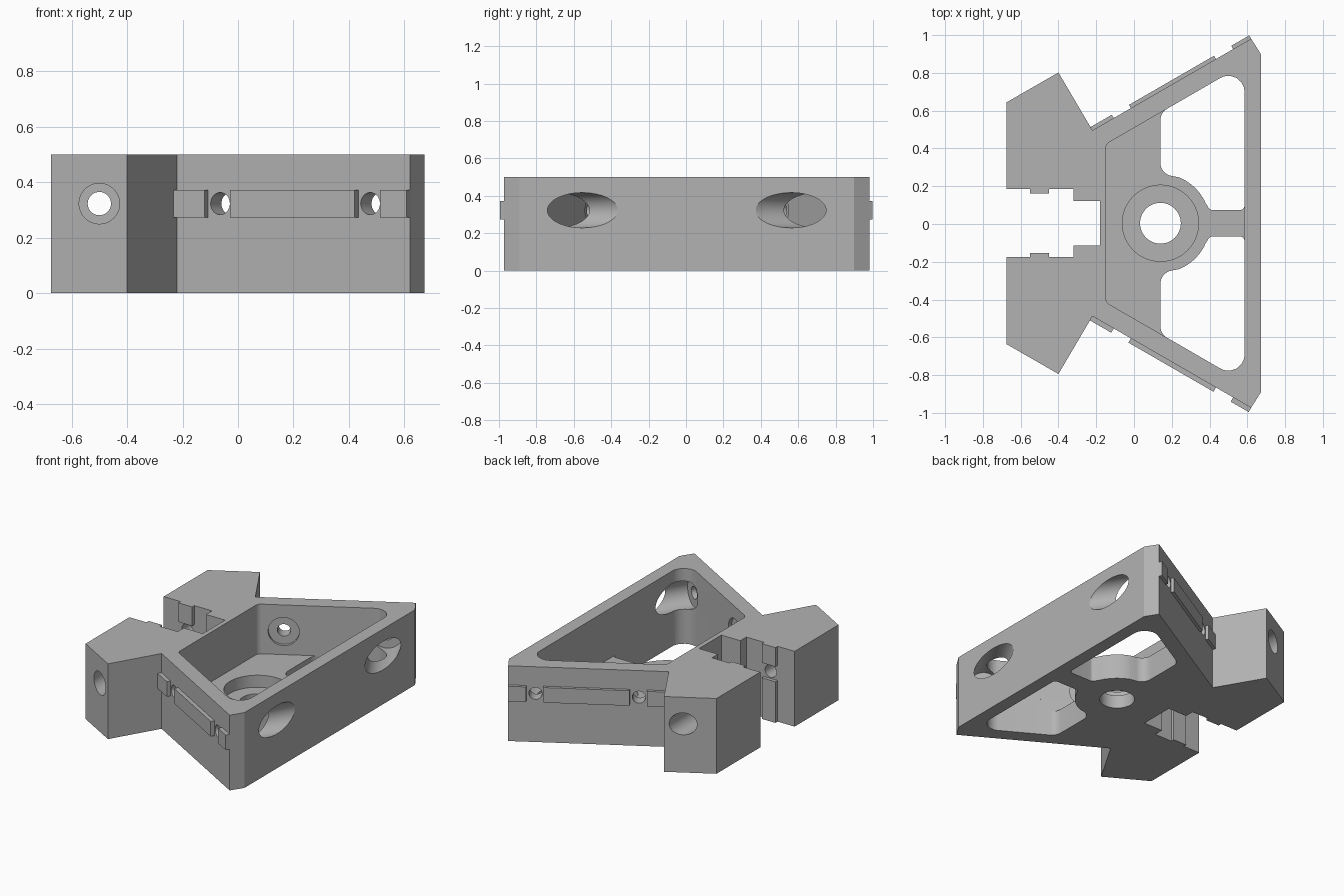
import bpy, bmesh, math
from mathutils import Vector, Matrix

if "Cube" in bpy.data.objects:
    bpy.data.objects.remove(bpy.data.objects["Cube"])

MID = 0.004        # symmetry line of the bracket
HEIGHT = 0.5
HOLE_Z = 0.323
RIB_LOW, RIB_HIGH = 0.273, 0.373

grey = bpy.data.materials.new("matte grey")
grey.use_nodes = True
grey.diffuse_color = (0.45, 0.45, 0.45, 1)
grey.node_tree.nodes["Principled BSDF"].inputs["Base Color"].default_value = (0.45, 0.45, 0.45, 1)


def finish(name, bm):
    bmesh.ops.recalc_face_normals(bm, faces=bm.faces)
    mesh = bpy.data.meshes.new(name)
    bm.to_mesh(mesh)
    bm.free()
    mesh.materials.append(grey)
    ob = bpy.data.objects.new(name, mesh)
    bpy.context.collection.objects.link(ob)
    return ob


def prism(name, points, low, high):
    """Extrude a flat outline from low to high."""
    bm = bmesh.new()
    face = bm.faces.new([bm.verts.new((p[0], p[1] + MID, low)) for p in points])
    new = bmesh.ops.extrude_face_region(bm, geom=[face])["geom"]
    verts = [g for g in new if isinstance(g, bmesh.types.BMVert)]
    bmesh.ops.translate(bm, verts=verts, vec=(0, 0, high - low))
    return finish(name, bm)


def rod(name, start, direction, length, radius):
    """Cylinder from a start point along a direction."""
    bm = bmesh.new()
    d = Vector(direction).normalized()
    centre = Vector(start) + d * length / 2 + Vector((0, MID, 0))
    turn = Vector((0, 0, 1)).rotation_difference(d).to_matrix().to_4x4()
    bmesh.ops.create_cone(bm, cap_ends=True, segments=48, radius1=radius, radius2=radius,
                          depth=length, matrix=Matrix.Translation(centre) @ turn)
    return finish(name, bm)


def rounded(corners, steps=8):
    """Fillet the corners (x, y, radius) of an outline."""
    out = []
    for i, (x, y, r) in enumerate(corners):
        p = Vector((x, y))
        if r == 0:
            out.append(p)
            continue
        a = (Vector(corners[i - 1][:2]) - p).normalized()
        b = (Vector(corners[(i + 1) % len(corners)][:2]) - p).normalized()
        half = a.angle(b) / 2
        centre = p + (a + b).normalized() * r / math.sin(half)
        s = p + a * r / math.tan(half) - centre
        e = p + b * r / math.tan(half) - centre
        for k in range(steps + 1):
            t = k / steps
            out.append(centre + (s * (1 - t) + e * t).normalized() * r)
    return out


def mirrored(half):
    return half + [(p[0], -p[1]) + tuple(p[2:]) for p in reversed(half)]


def cut(target, cutter):
    cutter.hide_render = True
    mod = target.modifiers.new("cut", "BOOLEAN")
    mod.operation = "DIFFERENCE"
    mod.solver = "EXACT"
    mod.object = cutter
    bpy.context.view_layer.update()
    graph = bpy.context.evaluated_depsgraph_get()
    result = bpy.data.meshes.new_from_object(target.evaluated_get(graph))
    target.modifiers.clear()
    target.data = result
    bpy.data.objects.remove(cutter)


# Solid body with two arms and a flared tray
body = prism("bracket_body", mirrored([(-0.675, 0.64), (-0.4, 0.798), (-0.22, 0.492),
                                       (0.62, 0.977), (0.672, 0.895)]), 0, HEIGHT)

# Tray pocket, open at the top
pocket = mirrored([(-0.15, 0.418, 0.04), (0.585, 0.843, 0.085)])
cut(body, prism("pocket_cutter", rounded(pocket), 0.17, 0.7))

# Windows in the floor on both sides of the round hub and its spoke
hub_x, hub_r = 0.14, 0.262
arc = [(hub_x + hub_r * math.cos(math.radians(a)), hub_r * math.sin(math.radians(a)), 0)
       for a in range(68, 23, -4)]
window = [(0.14, 0.586, 0.07), (0.14, 0.262, 0.07)] + arc + \
         [(0.402, 0.07, 0.025), (0.585, 0.07, 0.025), (0.585, 0.843, 0.085)]
for side in (1, -1):
    outline = [(p.x, p.y * side) for p in rounded(window)]
    cut(body, prism("window_cutter", outline, -0.1, 0.25))

# Hub recess and through hole
cut(body, rod("recess_cutter", (hub_x, 0, 0.09), (0, 0, 1), 0.2, 0.202))
cut(body, rod("hub_hole_cutter", (hub_x, 0, -0.1), (0, 0, 1), 0.4, 0.108))

# Slot between the arms, leaving a key on each arm
slot = mirrored([(-0.8, 0.18), (-0.55, 0.18), (-0.55, 0.157), (-0.45, 0.157), (-0.45, 0.18),
                 (-0.32, 0.18), (-0.32, 0.117), (-0.18, 0.117)])
cut(body, prism("slot_cutter", slot, -0.1, 0.7))
gap = mirrored([(-0.57, 0.18), (-0.43, 0.18)])
cut(body, prism("key_gap_cutter", gap, RIB_LOW, RIB_HIGH))

# Screw holes through the arms and the slanted walls, with wide bores
for side in (1, -1):
    cut(body, rod("arm_hole_cutter", (-0.5, 0.1 * side, HOLE_Z), (0, side, 0), 0.9, 0.042))
    cut(body, rod("arm_bore_cutter", (-0.5, 0.32 * side, HOLE_Z), (0, side, 0), 0.7, 0.073))
    inward = Vector((0.5, -0.866 * side, 0))
    along = Vector((0.866, 0.5 * side, 0))
    corner = Vector((-0.22, 0.492 * side, HOLE_Z))
    for u, reach in ((0.18, 0.2), (0.805, 0.65)):
        foot = corner + along * u
        cut(body, rod("wall_hole_cutter", foot - inward * 0.1, inward, 0.3, 0.04))
        cut(body, rod("wall_bore_cutter", foot + inward * 0.078, inward, reach, 0.094))

# Raised ribs along the slanted walls, with gaps at the screw holes
for side, label, proud in ((-1, "front", 0.026), (1, "back", 0.02)):
    along = Vector((0.866, 0.5 * side))
    outward = Vector((-0.5, 0.866 * side))
    corner = Vector((-0.22, 0.492 * side))
    for part, u0, u1 in (("inner", 0, 0.13), ("middle", 0.235, 0.755), ("outer", 0.86, 0.97)):
        ends = [corner + along * u + outward * d
                for u, d in ((u0, -0.01), (u1, -0.01), (u1, proud), (u0, proud))]
        prism(f"{label}_{part}_rib", ends, RIB_LOW, RIB_HIGH)

# Smooth bores, crisp edges
bpy.ops.object.select_all(action="DESELECT")
body.select_set(True)
bpy.context.view_layer.objects.active = body
bpy.ops.object.shade_smooth_by_angle(angle=math.radians(30))
